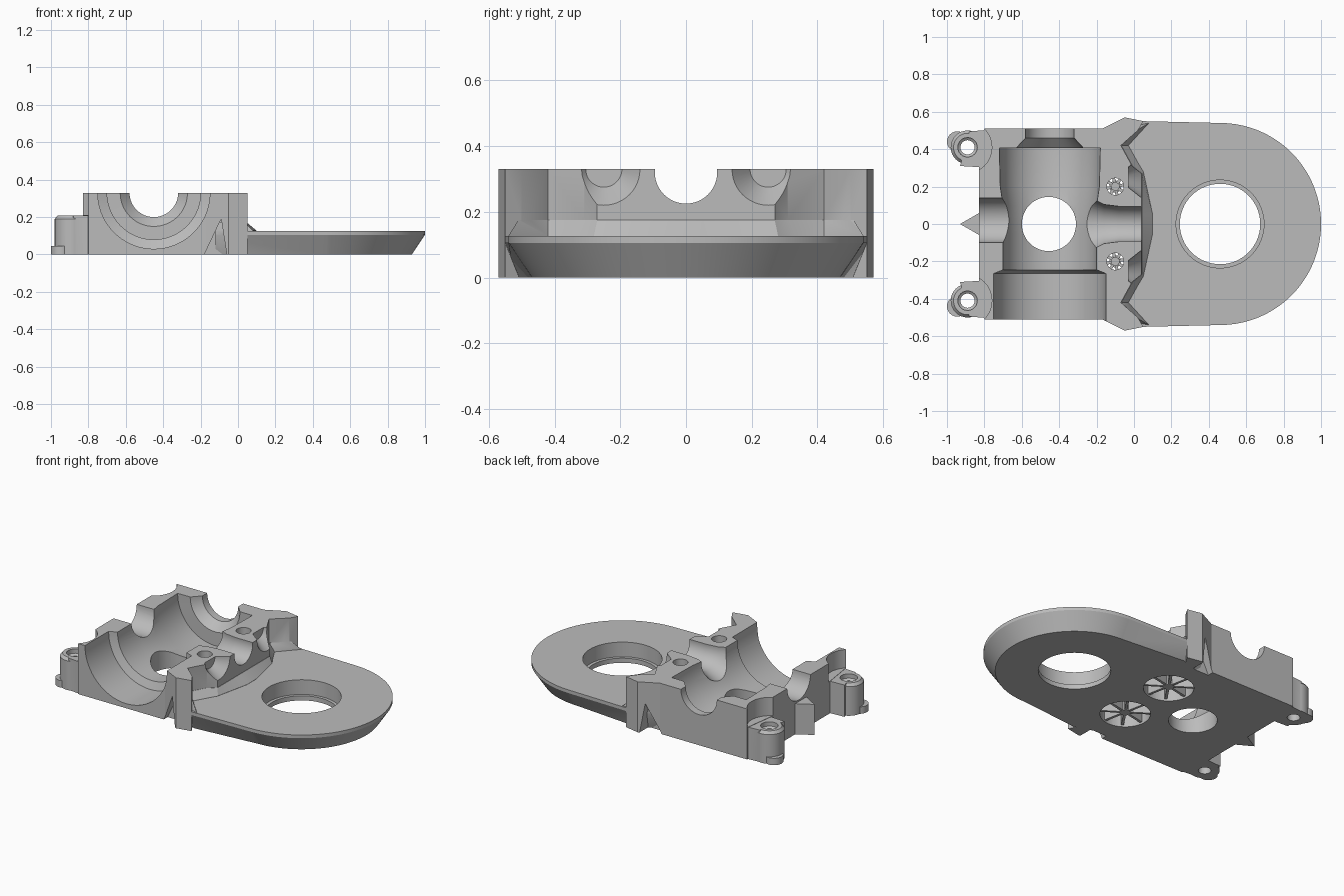
import bpy, bmesh, math
from mathutils import Vector

old = bpy.data.objects.get("Cube")
if old:
    bpy.data.objects.remove(old, do_unlink=True)

grey = bpy.data.materials.new("plain grey")
grey.use_nodes = True
grey.diffuse_color = (0.5, 0.5, 0.5, 1)
for node in grey.node_tree.nodes:
    if node.type == 'BSDF_PRINCIPLED':
        node.inputs["Base Color"].default_value = grey.diffuse_color


def skin(name, rings):
    """Closed solid through a series of matching rings."""
    bm = bmesh.new()
    loops = [[bm.verts.new(p) for p in ring] for ring in rings]
    n = len(loops[0])
    for a, b in zip(loops, loops[1:]):
        for i in range(n):
            j = (i + 1) % n
            bm.faces.new((a[i], a[j], b[j], b[i]))
    bm.faces.new(loops[0][::-1])
    bm.faces.new(loops[-1])
    bmesh.ops.recalc_face_normals(bm, faces=bm.faces)
    mesh = bpy.data.meshes.new(name)
    bm.to_mesh(mesh)
    bm.free()
    mesh.materials.append(grey)
    ob = bpy.data.objects.new(name, mesh)
    bpy.context.collection.objects.link(ob)
    return ob


def prism(name, *levels):
    return skin(name, [[(x, y, z) for x, y in pts] for pts, z in levels])


def turned(name, origin, axis, profile, n=48):
    """Solid of revolution; the profile holds (distance, radius) pairs."""
    u, v = [Vector(e) for k, e in zip("xyz", ((1, 0, 0), (0, 1, 0), (0, 0, 1))) if k != axis]
    w = u.cross(v)
    if axis == "y":
        w = -w
    o = Vector(origin)
    return skin(name, [[o + w * t + (u * math.cos(i * math.tau / n) + v * math.sin(i * math.tau / n)) * r
                        for i in range(n)] for t, r in profile])


def mirrored(half):
    return half + [(x, -y) for x, y in reversed(half)]


def combine(target, others, operation):
    for other in others:
        mod = target.modifiers.new(other.name, 'BOOLEAN')
        mod.object, mod.operation, mod.solver = other, operation, 'EXACT'
        other.hide_render = True
        bpy.context.view_layer.update()
        deps = bpy.context.evaluated_depsgraph_get()
        mesh = bpy.data.meshes.new_from_object(target.evaluated_get(deps))
        target.modifiers.clear()
        target.data = mesh
        bpy.data.objects.remove(other, do_unlink=True)


# Bearing block with flared shoulders and a stepped front wall
wall = [(0.04, 0.0), (0.04, 0.27), (-0.01, 0.31), (-0.07, 0.42), (0.02, 0.5)]
shoulder = [(0.05, 0.55), (-0.05, 0.57), (-0.17, 0.51), (-0.8, 0.51), (-0.83, 0.3)]
outline = mirrored(wall[1:] + shoulder)
housing = prism("housing", (outline, 0), (outline, 0.33))


# Rounded mounting plate with an undercut rim
def plate_outline(inset):
    arc = [(0.46 + (0.54 - inset) * math.cos(a), (0.54 - inset) * math.sin(a))
           for a in [math.radians(2.5 * k + 1.25) for k in range(36)]]
    return mirrored(arc + [(0.04, 0.55 - inset * 0.6), (-0.12, 0.5 - inset * 0.6)])


plate = prism("plate", (plate_outline(0.07), 0), (plate_outline(0), 0.105), (plate_outline(0), 0.126))

# Sloped fillet between wall and plate
foot_line = mirrored([(0.1, 0.05), (0.05, 0.28), (0.02, 0.33), (-0.03, 0.42), (0.08, 0.54), (-0.12, 0.5)])
top_line = mirrored([(0.042, 0.05), (0.042, 0.27), (-0.008, 0.31), (-0.068, 0.42), (0.03, 0.51), (-0.12, 0.5)])
fillet = prism("fillet", (foot_line, 0.11), (foot_line, 0.127), (top_line, 0.175))

# Clear space around the corner posts, and notches below the shoulders
cuts = []
for s in (-1, 1):
    cuts.append(turned("post_clearance", (-0.9, 0.41 * s, 0), "z", [(0.21, 0.14), (0.5, 0.14)]))
    cuts.append(skin("shoulder_notch", [[(-0.2, y * s, -0.1), (-0.18, y * s, 0), (-0.09, y * s, 0.19),
                                         (-0.06, y * s, 0), (-0.06, y * s, -0.1)] for y in (0.47, 0.7)]))
combine(housing, cuts, 'DIFFERENCE')

# Corner posts, little feet and the rear rib
parts = [plate, fillet]
for s in (-1, 1):
    parts.append(turned("post", (-0.89, 0.41 * s, 0), "z", [(0, 0.09), (0.19, 0.09), (0.208, 0.075)], 32))
    web = [(-0.93, 0.31 * s), (-0.76, 0.3 * s), (-0.76, 0.505 * s), (-0.88, 0.495 * s)]
    parts.append(prism("post_web", (web, 0), (web, 0.208)))
    parts.append(turned("foot", (-0.945, 0.44 * s, 0), "z", [(0, 0.055), (0.045, 0.055)], 24))
rib = [(-0.93, 0), (-0.8, 0.075), (-0.8, -0.075)]
parts.append(prism("rear_rib", (rib, 0), (rib, 0.2)))
combine(housing, parts, 'UNION')

# Main stepped bore, cross grooves, floor hole and plate opening
cuts = [
    turned("main_bore", (-0.45, 0, 0.33), "y",
           [(-0.7, 0.3), (-0.265, 0.3), (-0.245, 0.25), (-0.05, 0.25), (0.1, 0.25), (0.2, 0.265),
            (0.405, 0.27), (0.406, 0.18), (0.46, 0.13), (0.7, 0.13)], 72),
    turned("front_groove", (0, 0, 0.32), "x",
           [(-0.4, 0.15), (-0.23, 0.14), (-0.16, 0.105), (-0.08, 0.095), (0.3, 0.095)]),
    turned("rear_groove", (0, 0.02, 0.33), "x", [(-1.1, 0.12), (-0.5, 0.12)]),
    turned("floor_hole", (-0.455, 0, 0), "z", [(-0.1, 0.145), (0.3, 0.145)]),
    turned("plate_opening", (0.46, 0, 0), "z",
           [(-0.1, 0.215), (0.03, 0.215), (0.03, 0.235), (0.3, 0.235)], 64),
]
for s in (-1, 1):
    cuts.append(turned("wall_scallop", (0, 0.25 * s, 0.33), "x", [(-0.03, 0.055), (0.04, 0.11), (0.2, 0.11)]))
    cuts.append(turned("screw_hole", (-0.1, 0.2 * s, 0), "z",
                       [(-0.1, 0.15), (0.1, 0.15), (0.1, 0.045), (0.5, 0.045)]))
    cuts.append(turned("post_hole", (-0.89, 0.41 * s, 0), "z",
                       [(-0.1, 0.038), (0.17, 0.038), (0.18, 0.052), (0.3, 0.052)], 24))
combine(housing, cuts, 'DIFFERENCE')

# Radial ribs inside the two round pockets underneath
for side, s in (("left", 1), ("right", -1)):
    hub = turned(side + "_pocket_hub", (-0.1, 0.2 * s, 0), "z", [(0.01, 0.032), (0.09, 0.032)], 24)
    spokes = []
    for k in range(8):
        a = math.tau * k / 8 + 0.2
        d, n = Vector((math.cos(a), math.sin(a))), Vector((-math.sin(a), math.cos(a))) * 0.008
        c = Vector((-0.1, 0.2 * s))
        quad = [tuple(c + d * r + n * t) for r, t in ((0.02, -1), (0.155, -1), (0.155, 1), (0.02, 1))]
        spokes.append(prism("spoke", (quad, 0.012), (quad, 0.105)))
    combine(hub, spokes, 'UNION')

# Smooth the round surfaces, keep the edges sharp
for ob in list(bpy.context.collection.objects):
    if ob.type == 'MESH' and ob.data.materials and ob.data.materials[0] == grey:
        bpy.ops.object.select_all(action='DESELECT')
        ob.select_set(True)
        bpy.context.view_layer.objects.active = ob
        bpy.ops.object.shade_smooth_by_angle(angle=math.radians(25))
